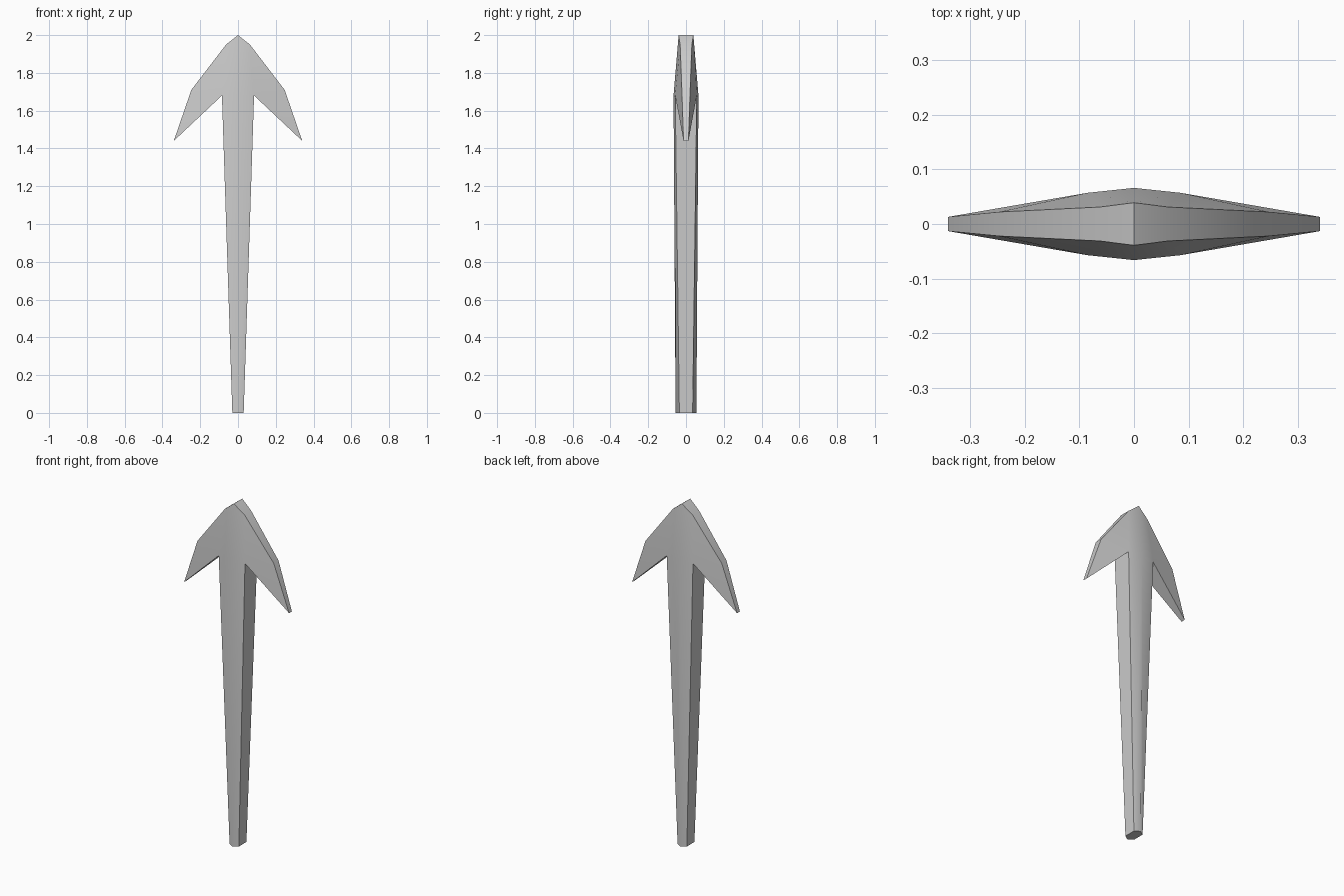
import bpy, bmesh

if "Cube" in bpy.data.objects:
    bpy.data.objects.remove(bpy.data.objects["Cube"])

# Right half of the outline: x, z, half thickness
outline = [
    (0.0, 0.0, 0.055),     # 0 foot centre
    (0.03, 0.0, 0.035),    # 1 foot edge
    (0.085, 1.68, 0.057),  # 2 armpit
    (0.34, 1.44, 0.013),   # 3 barb point
    (0.247, 1.71, 0.022),  # 4 shoulder
    (0.063, 1.95, 0.031),  # 5 neck of tip
    (0.0, 2.0, 0.039),     # 6 tip
    (0.0, 1.68, 0.066),    # 7 ridge centre (not on the rim)
]
panels = [(0, 1, 2, 7), (7, 2, 5, 6), (2, 4, 5), (2, 3, 4)]

bm = bmesh.new()
front = [bm.verts.new((x, -t, z)) for x, z, t in outline]
back = [bm.verts.new((x, t, z)) for x, z, t in outline]

# Broad front and back panels
for p in panels:
    bm.faces.new([front[i] for i in p])
    bm.faces.new([back[i] for i in reversed(p)])

# Rim joining front and back
for i in range(6):
    bm.faces.new((front[i + 1], front[i], back[i], back[i + 1]))

# Mirror to the left half
bmesh.ops.mirror(bm, geom=bm.verts[:] + bm.edges[:] + bm.faces[:],
                 axis='X', merge_dist=0.0001)
bmesh.ops.remove_doubles(bm, verts=bm.verts[:], dist=0.0001)
bmesh.ops.recalc_face_normals(bm, faces=bm.faces[:])

mesh = bpy.data.meshes.new("barbed_arrow")
bm.to_mesh(mesh)
bm.free()
arrow = bpy.data.objects.new("barbed_arrow", mesh)
bpy.context.collection.objects.link(arrow)

# Soft centre ridge, crisp rim
bpy.context.view_layer.objects.active = arrow
arrow.select_set(True)
bpy.ops.object.shade_smooth_by_angle(angle=0.61)
